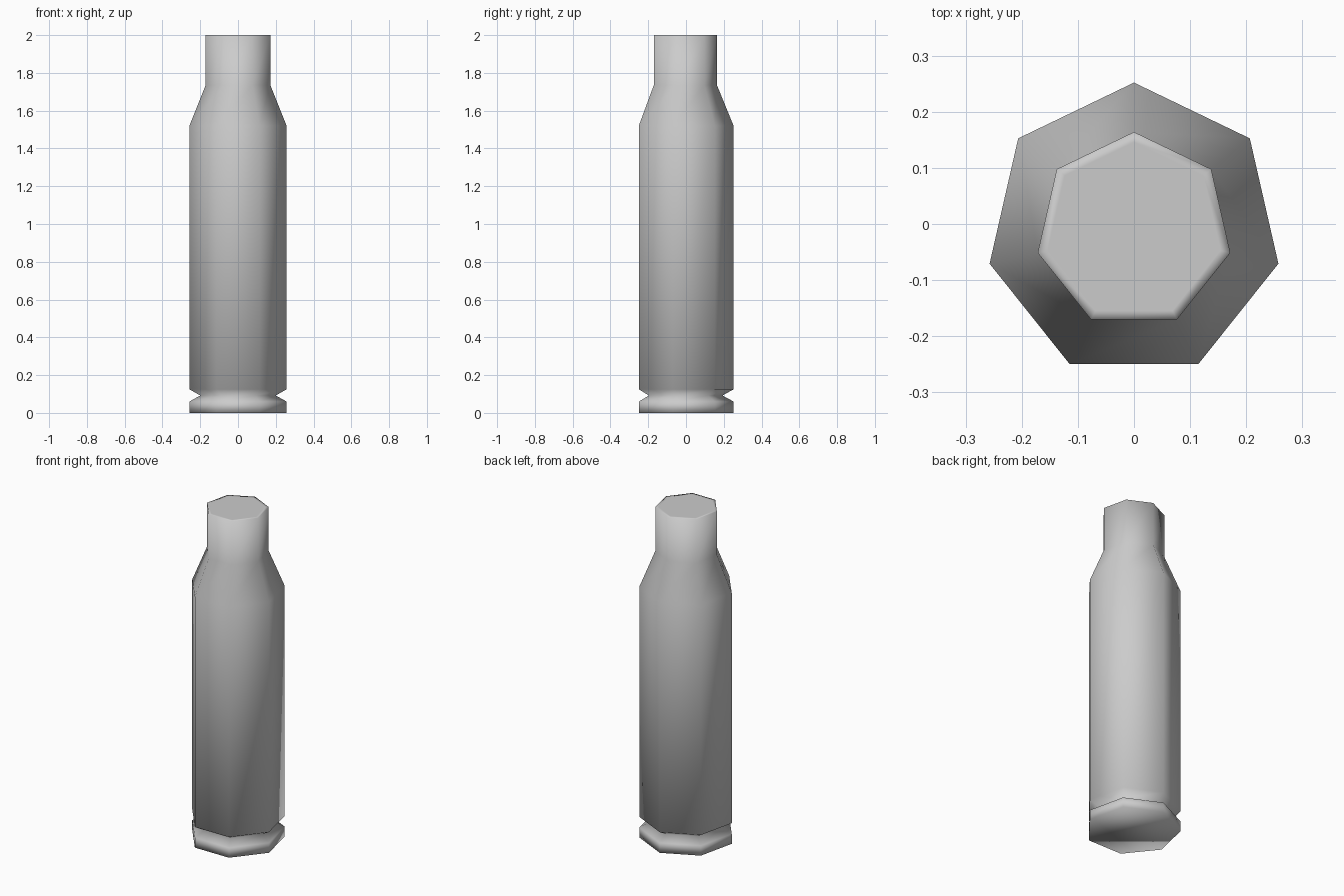
import bpy, bmesh
from math import pi, sin, cos

if "Cube" in bpy.data.objects:
    bpy.data.objects.remove(bpy.data.objects["Cube"])

SIDES = 7
CY = -0.012  # heptagon centre, so the outline is centred on y = 0

# (radius, height) profile: rim, groove, body, shoulder, neck, top inset
PROFILE = [(0.264, 0.0), (0.264, 0.06), (0.205, 0.092), (0.264, 0.125),
           (0.264, 1.52), (0.176, 1.735), (0.176, 2.0), (0.158, 2.0)]


def lathe(name, profile):
    bm = bmesh.new()
    rings = []
    for r, z in profile:
        angles = [pi / 2 + 2 * pi * i / SIDES for i in range(SIDES)]
        rings.append([bm.verts.new((r * cos(a), CY + r * sin(a), z)) for a in angles])
    # side walls
    for lo, hi in zip(rings, rings[1:]):
        for i in range(SIDES):
            j = (i + 1) % SIDES
            bm.faces.new((lo[i], lo[j], hi[j], hi[i]))
    # end caps
    bm.faces.new(rings[0][::-1])
    bm.faces.new(rings[-1])
    for f in bm.faces:
        f.smooth = True
    mesh = bpy.data.meshes.new(name)
    bm.to_mesh(mesh)
    bm.free()
    obj = bpy.data.objects.new(name, mesh)
    bpy.context.collection.objects.link(obj)
    return obj


lathe("cartridge_case", PROFILE)
